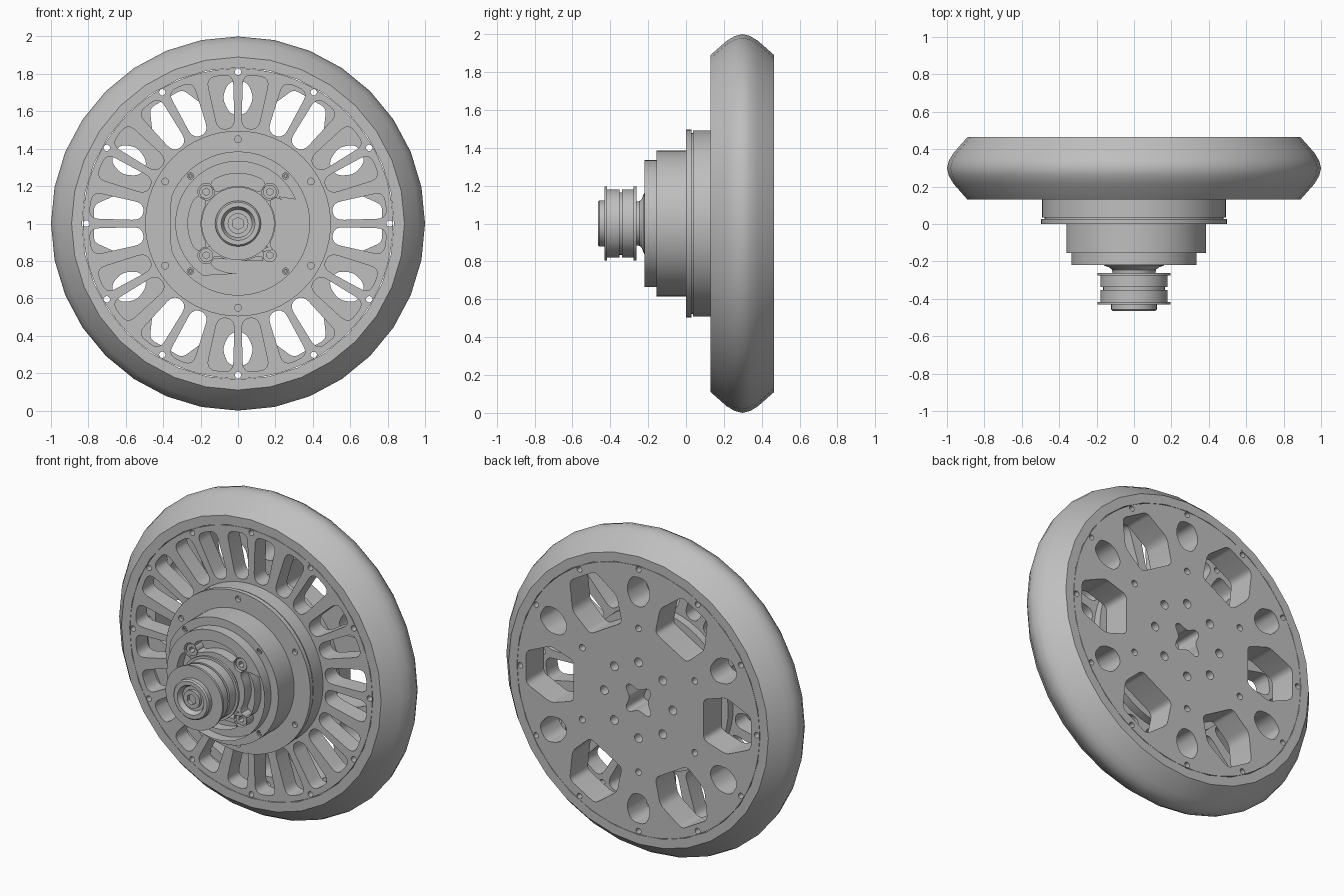
import bpy
import bmesh
from math import sin, cos, pi, radians
from mathutils import Vector, Matrix

cube = bpy.data.objects.get("Cube")
if cube:
    bpy.data.objects.remove(cube)

grey = bpy.data.materials.new("machined grey")
grey.use_nodes = True
GREY = (0.52, 0.52, 0.52, 1)
grey.diffuse_color = GREY
grey.node_tree.nodes["Principled BSDF"].inputs["Base Color"].default_value = GREY

AXIS = Vector((0, 0, 1))   # wheel axle runs along y through this point
parts = []


def add_part(name, mesh):
    mesh.materials.clear()
    mesh.materials.append(grey)
    obj = bpy.data.objects.new(name, mesh)
    bpy.context.collection.objects.link(obj)
    parts.append(obj)
    return obj


def lathe(name, profile, segments=64, closed=False):
    """Turn a (radius, y) profile around the axle."""
    bm = bmesh.new()
    verts = [bm.verts.new((0, y, r)) for r, y in profile]
    edges = [bm.edges.new(pair) for pair in zip(verts, verts[1:])]
    if closed:
        edges.append(bm.edges.new((verts[-1], verts[0])))
    bmesh.ops.spin(bm, geom=verts + edges, cent=(0, 0, 0), axis=(0, 1, 0),
                   angle=2 * pi, steps=segments, use_duplicate=False)
    bmesh.ops.remove_doubles(bm, verts=bm.verts, dist=1e-5)
    bmesh.ops.recalc_face_normals(bm, faces=bm.faces)
    bmesh.ops.translate(bm, verts=bm.verts, vec=AXIS)
    mesh = bpy.data.meshes.new(name)
    bm.to_mesh(mesh)
    bm.free()
    return add_part(name, mesh)


def plate(name, outlines, front, back):
    """Flat plate with holes: the first outline is the rim, the rest are cut out."""
    curve = bpy.data.curves.new(name, 'CURVE')
    curve.dimensions = '2D'
    curve.fill_mode = 'BOTH'
    curve.extrude = (back - front) / 2
    for outline in outlines:
        spline = curve.splines.new('POLY')
        spline.points.add(len(outline) - 1)
        for point, (x, z) in zip(spline.points, outline):
            point.co = (x, z, 0, 1)
        spline.use_cyclic_u = True
    temp = bpy.data.objects.new(name + " outline", curve)
    bpy.context.collection.objects.link(temp)
    graph = bpy.context.evaluated_depsgraph_get()
    mesh = bpy.data.meshes.new_from_object(temp.evaluated_get(graph))
    bpy.data.objects.remove(temp)
    mesh.transform(Matrix.Translation(AXIS + Vector((0, (front + back) / 2, 0)))
                   @ Matrix.Rotation(pi / 2, 4, 'X'))
    bm = bmesh.new()
    bm.from_mesh(mesh)
    bmesh.ops.remove_doubles(bm, verts=bm.verts, dist=1e-5)
    bmesh.ops.recalc_face_normals(bm, faces=bm.faces)
    bm.to_mesh(mesh)
    bm.free()
    return add_part(name, mesh)


def polar(radius, degrees):
    """Point at a clockwise angle from the top."""
    return (radius * sin(radians(degrees)), radius * cos(radians(degrees)))


def circle(radius, centre=(0, 0), sides=16):
    points = (polar(radius, 360 * i / sides) for i in range(sides))
    return [(centre[0] + x, centre[1] + z) for x, z in points]


def hole_ring(count, ring_radius, radius, start=0):
    return [circle(radius, polar(ring_radius, start + 360 * i / count)) for i in range(count)]


def rounded(corners, radius, steps=5):
    """Replace each corner of a polygon with a small curve."""
    result = []
    pts = [Vector(c) for c in corners]
    for i, p in enumerate(pts):
        before, after = pts[i - 1] - p, pts[(i + 1) % len(pts)] - p
        a = p + before.normalized() * min(radius, before.length * 0.49)
        b = p + after.normalized() * min(radius, after.length * 0.49)
        for k in range(steps + 1):
            t = k / steps
            result.append(tuple(a * (1 - t) ** 2 + p * 2 * t * (1 - t) + b * t * t))
    return result


def window(half_profile, degrees, radius):
    """Symmetric rounded opening from (distance out, half width) pairs."""
    loop = half_profile + [(out, -side) for out, side in reversed(half_profile)]
    a = radians(degrees)
    return rounded([(out * sin(a) + side * cos(a), out * cos(a) - side * sin(a))
                    for out, side in loop], radius)


def arc_slot(inner, outer, middle, half_angle, steps=10):
    """Curved slot with rounded ends."""
    mid, cap = (inner + outer) / 2, (outer - inner) / 2
    angles = [middle - half_angle + 2 * half_angle * i / steps for i in range(steps + 1)]
    loop = [polar(outer, a) for a in angles]
    for end, turn in ((angles[-1], 0), (angles[0], 180)):
        cx, cz = polar(mid, end)
        for k in range(1, 6):
            x, z = polar(cap, end + turn + 30 * k)
            loop.append((cx + x, cz + z))
        if turn == 0:
            loop += [polar(inner, a) for a in reversed(angles)]
    return loop


FRONT, BACK = 0.13, 0.465

# Tyre
lathe("tyre", [(0.834, FRONT), (0.89, FRONT), (0.965, 0.215), (0.99, 0.258), (1.0, 0.298),
               (0.99, 0.338), (0.965, 0.38), (0.89, BACK), (0.834, BACK)], 32, closed=True)

# Spoked front disc: paired slots either side of every rim bolt
slot = [(0.51, 0.045), (0.795, 0.072)]
slots = [window(slot, 30 * i + side * 7.1, 0.055) for i in range(12) for side in (-1, 1)]
rim_holes = hole_ring(12, 0.81, 0.017)
plate("spoked_front_disc", [circle(0.829, sides=96)] + slots + rim_holes, FRONT, 0.24)

# Back disc with alternating large and small windows, bolt holes and axle cross
large = [(0.445, 0.125), (0.6, 0.175), (0.77, 0.1)]
small = [(0.58, 0.04), (0.67, 0.085), (0.76, 0.05)]
openings = [window(large, 30 + 60 * i, 0.03) for i in range(6)]
openings += [window(small, 60 * i, 0.04) for i in range(6)]
cross = []
for arm in range(45, 405, 90):
    cross += [polar(0.11, arm - 9), polar(0.11, arm + 9), polar(0.06, arm + 45)]
plate("back_disc", [circle(0.829, sides=96), rounded(cross, 0.02)] + openings + rim_holes
      + hole_ring(6, 0.445, 0.02) + hole_ring(8, 0.235, 0.027), 0.29, BACK)

# Hub drum and its bolted flange
lathe("hub_drum", [(0, 0.025), (0.478, 0.025), (0.478, 0.036), (0.492, 0.036),
                   (0.492, 0.29), (0, 0.29)])
plate("hub_flange", [circle(0.496, sides=64)] + hole_ring(6, 0.45, 0.018), 0, 0.028)

# Gear housing with a flat on one side
housing = [(max(x, -0.36), z) for x, z in circle(0.385, sides=64)]
plate("gear_housing", [housing] + hole_ring(4, 0.36, 0.017, 45), -0.155, 0.01)

# Cover plate with curved slots and countersunk screws
cover_slots = [arc_slot(0.2, 0.268, 90 * i, 28) for i in range(4)]
plate("cover_plate", [circle(0.335, sides=64)] + cover_slots
      + hole_ring(4, 0.24, 0.045, 45), -0.22, -0.15)
for i in range(4):
    centre = polar(0.24, 45 + 90 * i)
    plate("cover_screw", [circle(0.037, centre), circle(0.019, centre, 6)], -0.21, -0.15)
    centre = polar(0.36, 45 + 90 * i)
    plate("housing_screw", [circle(0.013, centre), circle(0.007, centre, 6)], -0.15, -0.1)

# Drive pulley: flared neck, two belt tracks between flanges, hollow nose
lathe("drive_pulley", [(0, -0.21), (0.16, -0.21), (0.16, -0.222), (0.132, -0.232),
                       (0.118, -0.245), (0.115, -0.262), (0.195, -0.262), (0.195, -0.276),
                       (0.18, -0.276), (0.18, -0.338), (0.165, -0.338), (0.165, -0.352),
                       (0.18, -0.352), (0.18, -0.416), (0.195, -0.416), (0.195, -0.43),
                       (0.122, -0.43), (0.122, -0.457), (0.114, -0.465), (0.09, -0.465),
                       (0.075, -0.435), (0, -0.435)])
plate("axle_bolt", [circle(0.055, sides=32), circle(0.033, sides=6)], -0.455, -0.43)

# Smooth curved walls, keep machined edges crisp
bpy.ops.object.select_all(action='DESELECT')
for obj in parts:
    obj.select_set(True)
bpy.context.view_layer.objects.active = parts[0]
bpy.ops.object.shade_smooth_by_angle(angle=radians(30))
